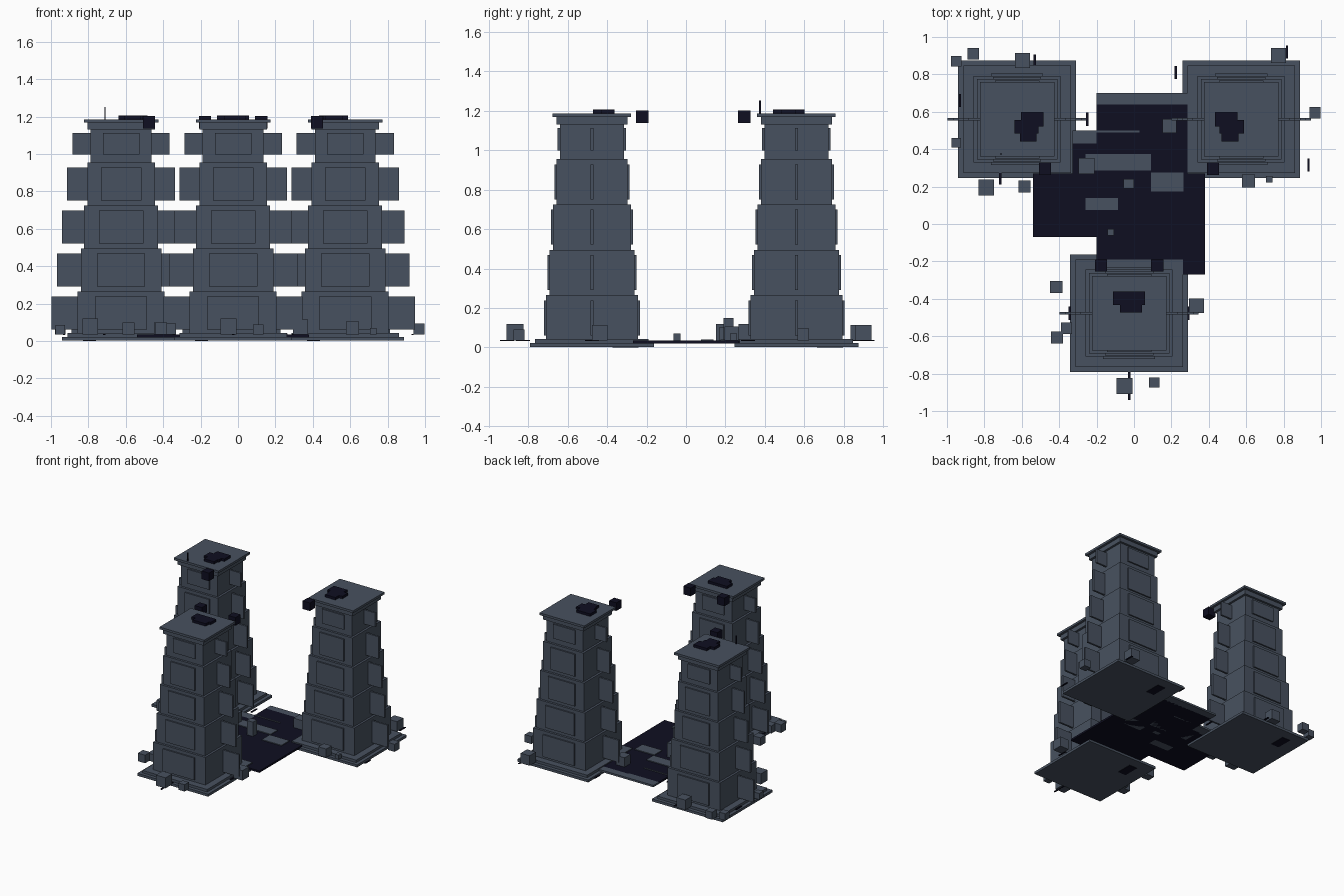
import bpy, bmesh
from mathutils import Matrix, Vector

if "Cube" in bpy.data.objects:
    bpy.data.objects.remove(bpy.data.objects["Cube"], do_unlink=True)


def material(name, red, green, blue):
    mat = bpy.data.materials.new(name)
    mat.use_nodes = True
    colour = (red, green, blue, 1)
    mat.diffuse_color = colour
    mat.node_tree.nodes["Principled BSDF"].inputs["Base Color"].default_value = colour
    return mat


STONE = material("slate stone", red=.064, green=.083, blue=.116)
DARK = material("midnight stone", red=.0045, green=.0045, blue=.015)


def blocks(name, mat, boxes):
    """Make one object from boxes, each given as (centre, size)."""
    bm = bmesh.new()
    for centre, size in boxes:
        placement = Matrix.Translation(centre) @ Matrix.Diagonal((*size, 1))
        bmesh.ops.create_cube(bm, size=1, matrix=placement)
    mesh = bpy.data.meshes.new(name)
    bm.to_mesh(mesh)
    bm.free()
    mesh.materials.append(mat)
    obj = bpy.data.objects.new(name, mesh)
    bpy.context.collection.objects.link(obj)
    return obj


def square_layer(centre, width, bottom, top):
    middle = Vector((centre.x, centre.y, (bottom + top) / 2))
    return middle, (width, width, top - bottom)


LEFT_REAR = Vector((.573, .56, 0))
RIGHT_REAR = Vector((-.625, .56, 0))
FRONT = Vector((-.026, -.477, 0))
TOWERS = {"left_rear": LEFT_REAR, "right_rear": RIGHT_REAR, "front": FRONT}

GROUND = .035
CAP_TOP = .186
TIER_COUNT = 5
TIER_HEIGHT = .23


# Stepped towers
def build_tower(label, centre):
    plinth_top = .043
    blocks(label + "_plinth", STONE, [
        square_layer(centre, width=.63, bottom=.003, top=.023),
        square_layer(centre, width=.575, bottom=.023, top=plinth_top)])

    tiers, panels, fins = [], [], []
    for level in range(TIER_COUNT):
        is_last = level == TIER_COUNT - 1
        bottom = GROUND + level * TIER_HEIGHT
        top = bottom + (.2 if is_last else TIER_HEIGHT)
        width = .465 - .035 * level
        tiers.append(square_layer(centre, width, bottom, top))

        panel_width = width * .6
        panel_height = .115 if is_last else .178
        height = Vector((0, 0, (bottom + top) / 2))
        for side in (-1, 1):
            # Front and back panels lie flat, side fins stand edge-on
            reach = side * width / 2
            panels.append((centre + height + Vector((0, reach, 0)), (panel_width, .022, panel_height)))
            fins.append((centre + height + Vector((reach, 0, 0)), (panel_width, .015, panel_height)))
    blocks(label + "_tiers", STONE, tiers)
    blocks(label + "_panels", STONE, panels)
    blocks(label + "_fins", STONE, fins)

    blocks(label + "_cap", STONE, [
        square_layer(centre, width=.36, bottom=1.13, top=1.168),
        square_layer(centre, width=.398, bottom=1.168, top=1 + CAP_TOP)])
    blocks(label + "_underside_patch", DARK, [
        (centre + Vector((-.17, .17, .002)), (.07, .13, .004))])


for label, centre in TOWERS.items():
    build_tower(label, centre)


# Dark rubble lying on the caps
def cap_rubble(tower, east, north, width, depth, height=.02):
    position = tower + Vector((east, north, 1 + CAP_TOP + height / 2))
    blocks("cap_rubble", DARK, [(position, (width, depth, height))])


for tower, side in ((RIGHT_REAR, 1), (LEFT_REAR, -1)):
    cap_rubble(tower, east=side * .08, north=0, width=.12, depth=.08)
    cap_rubble(tower, east=side * .05, north=-.04, width=.13, depth=.07)
    cap_rubble(tower, east=side * .06, north=-.08, width=.09, depth=.08)
cap_rubble(FRONT, east=0, north=.08, width=.17, depth=.07)
cap_rubble(FRONT, east=.01, north=.04, width=.12, depth=.07)


# Dark cubes floating beside the caps
def floating_cube(tower, east, north):
    position = tower + Vector((east, north, 1.17))
    blocks("floating_cube", DARK, [(position, (.065, .065, .065))])


floating_cube(RIGHT_REAR, east=.15, north=-.265)
floating_cube(LEFT_REAR, east=-.15, north=-.265)
for side in (-1, 1):
    floating_cube(FRONT, east=side * .15, north=.255)
blocks("cap_spike", DARK, [(RIGHT_REAR + Vector((-.086, -.185, 1.215)), (.006, .01, .075))])


# Courtyard floor
def floor_piece(name, mat, west, east, south, north, bottom=.02, top=GROUND):
    middle = Vector((west + east, south + north, bottom + top)) / 2
    blocks(name, mat, [(middle, (east - west, north - south, top - bottom))])


floor_piece("courtyard_middle", DARK, west=-.54, east=.38, south=-.07, north=.27)
floor_piece("courtyard_back", DARK, west=-.2, east=.285, south=.26, north=.64)
floor_piece("courtyard_back_corner", DARK, west=-.33, east=-.19, south=.26, north=.43)
floor_piece("courtyard_front", DARK, west=-.2, east=.27, south=-.2, north=-.06)
floor_piece("courtyard_front_corner", DARK, west=.26, east=.38, south=-.27, north=-.06)
floor_piece("back_edge", STONE, west=-.2, east=.285, south=.63, north=.7)
floor_piece("corner_edge", STONE, west=-.33, east=-.19, south=.42, north=.5)
floor_piece("thin_edge", STONE, west=-.2, east=.03, south=.49, north=.5, top=.04)

PLATE_TOP = GROUND + .006
floor_piece("wide_plate", STONE, west=-.26, east=.09, south=.285, north=.375, top=PLATE_TOP)
floor_piece("square_plate", STONE, west=.09, east=.265, south=.175, north=.275, top=PLATE_TOP)
floor_piece("small_plate", STONE, west=-.26, east=-.085, south=.075, north=.14, top=PLATE_TOP)
floor_piece("courtyard_post", STONE, west=-.055, east=0, south=.19, north=.24, top=.15)


# Fallen stone blocks around the plinths
def fallen_block(near, east, north, size):
    position = near + Vector((east, north, GROUND + size / 2))
    blocks("fallen_block", STONE, [(position, (size, size, size))])


fallen_block(RIGHT_REAR, east=-.325, north=.31, size=.055)
fallen_block(RIGHT_REAR, east=-.235, north=.35, size=.06)
fallen_block(RIGHT_REAR, east=.03, north=.315, size=.08)
fallen_block(RIGHT_REAR, east=-.325, north=-.125, size=.05)
fallen_block(RIGHT_REAR, east=-.165, north=-.365, size=.085)
fallen_block(RIGHT_REAR, east=.04, north=-.36, size=.065)
fallen_block(LEFT_REAR, east=.2, north=.34, size=.08)
fallen_block(LEFT_REAR, east=.395, north=.035, size=.06)
fallen_block(LEFT_REAR, east=.04, north=-.33, size=.07)
fallen_block(LEFT_REAR, east=.15, north=-.32, size=.035)
fallen_block(FRONT, east=-.39, north=.14, size=.065)
fallen_block(FRONT, east=-.335, north=-.08, size=.06)
fallen_block(FRONT, east=-.385, north=-.13, size=.065)
fallen_block(FRONT, east=-.025, north=-.39, size=.085)
fallen_block(FRONT, east=.135, north=-.37, size=.055)
fallen_block(FRONT, east=.36, north=.04, size=.08)

COURTYARD = Vector((0, 0, 0))
fallen_block(COURTYARD, east=-.255, north=.31, size=.085)
fallen_block(COURTYARD, east=.19, north=.525, size=.075)
fallen_block(COURTYARD, east=-.125, north=-.045, size=.035)


# Thin dark slivers around the plinths
def sliver(near, east, north):
    position = near + Vector((east, north, GROUND))
    blocks("dark_sliver", DARK, [(position, (.012, .07, .006))])


sliver(RIGHT_REAR, east=-.305, north=.1)
sliver(RIGHT_REAR, east=.095, north=.31)
sliver(RIGHT_REAR, east=.375, north=0)
sliver(RIGHT_REAR, east=-.09, north=-.315)
sliver(LEFT_REAR, east=-.35, north=.25)
sliver(LEFT_REAR, east=.245, north=.36)
sliver(LEFT_REAR, east=.36, north=-.245)
sliver(FRONT, east=0, north=-.35)
sliver(FRONT, east=0, north=-.43)
for side in (-1, 1):
    sliver(FRONT, east=side * .317, north=0)
